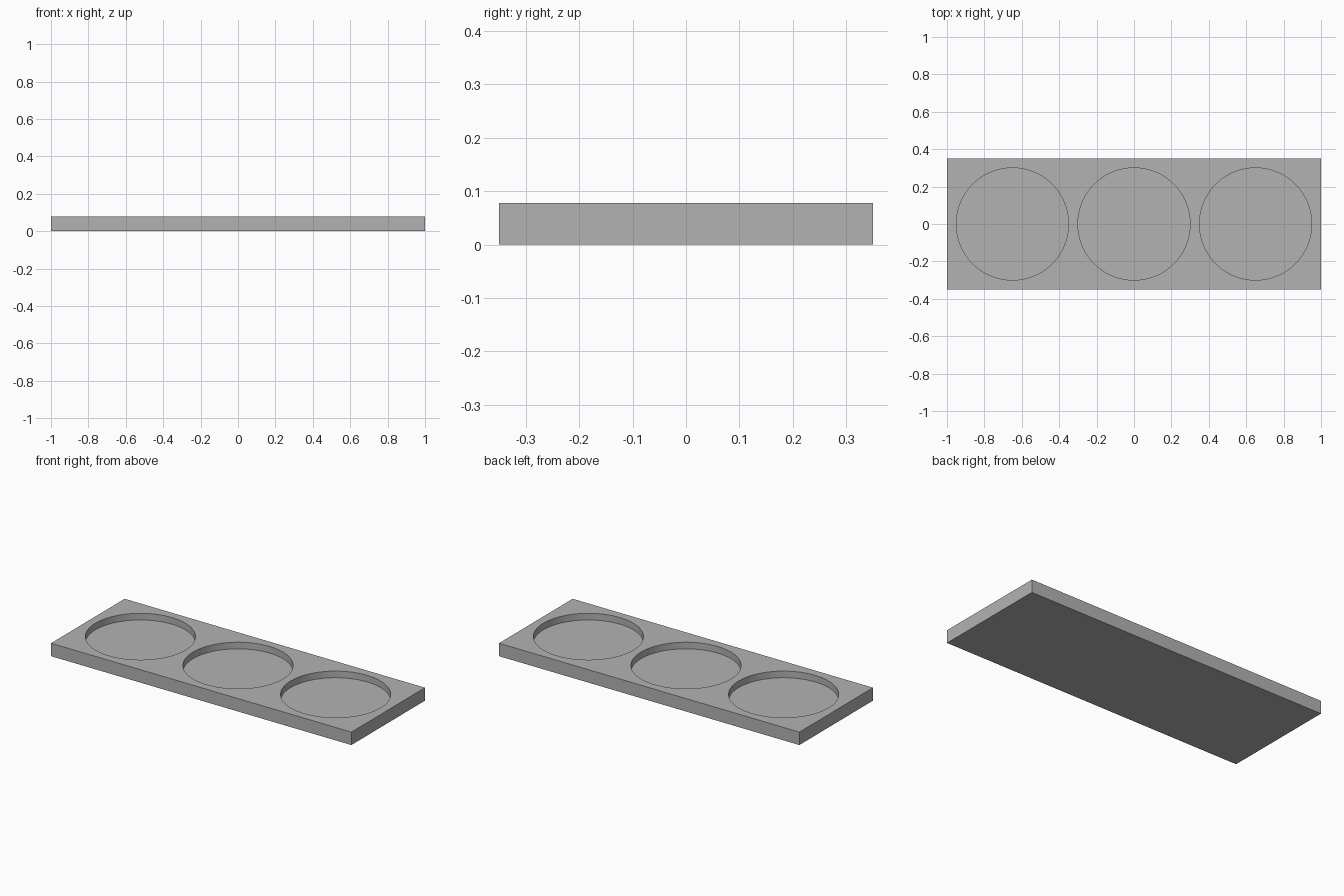
import bpy

LENGTH, WIDTH, HEIGHT = 2.0, 0.70, 0.078
RADIUS, SPACING, DEPTH = 0.30, 0.65, 0.04

if "Cube" in bpy.data.objects:
    bpy.data.objects.remove(bpy.data.objects["Cube"], do_unlink=True)

# Single grey material
colour = (0.45, 0.45, 0.45, 1.0)
grey = bpy.data.materials.new("grey")
grey.use_nodes = True
grey.diffuse_color = colour
grey.node_tree.nodes["Principled BSDF"].inputs["Base Color"].default_value = colour

# Flat rectangular tray
bpy.ops.mesh.primitive_cube_add(size=1, location=(0, 0, HEIGHT / 2))
tray = bpy.context.object
tray.name = "tray"
tray.scale = (LENGTH, WIDTH, HEIGHT)
bpy.ops.object.transform_apply(location=True, rotation=False, scale=True)
tray.data.materials.append(grey)


def cut_recess(x):
    """Sink a round, flat-bottomed recess into the tray top at x."""
    bpy.ops.mesh.primitive_cylinder_add(
        vertices=96, radius=RADIUS, depth=2 * DEPTH, location=(x, 0, HEIGHT))
    cutter = bpy.context.object
    cutter.name = "recess_cutter"
    cutter.hide_render = True
    cutter.data.materials.append(grey)
    cut = tray.modifiers.new("recess", "BOOLEAN")
    cut.operation = "DIFFERENCE"
    cut.solver = "EXACT"
    cut.object = cutter
    bpy.context.view_layer.objects.active = tray
    bpy.ops.object.modifier_apply(modifier=cut.name)
    bpy.data.objects.remove(cutter, do_unlink=True)


# Three round recesses in a row
for i in (-1, 0, 1):
    cut_recess(i * SPACING)

# Smooth recess walls, crisp edges
bpy.ops.object.select_all(action="DESELECT")
tray.select_set(True)
bpy.context.view_layer.objects.active = tray
bpy.ops.object.shade_smooth_by_angle()
